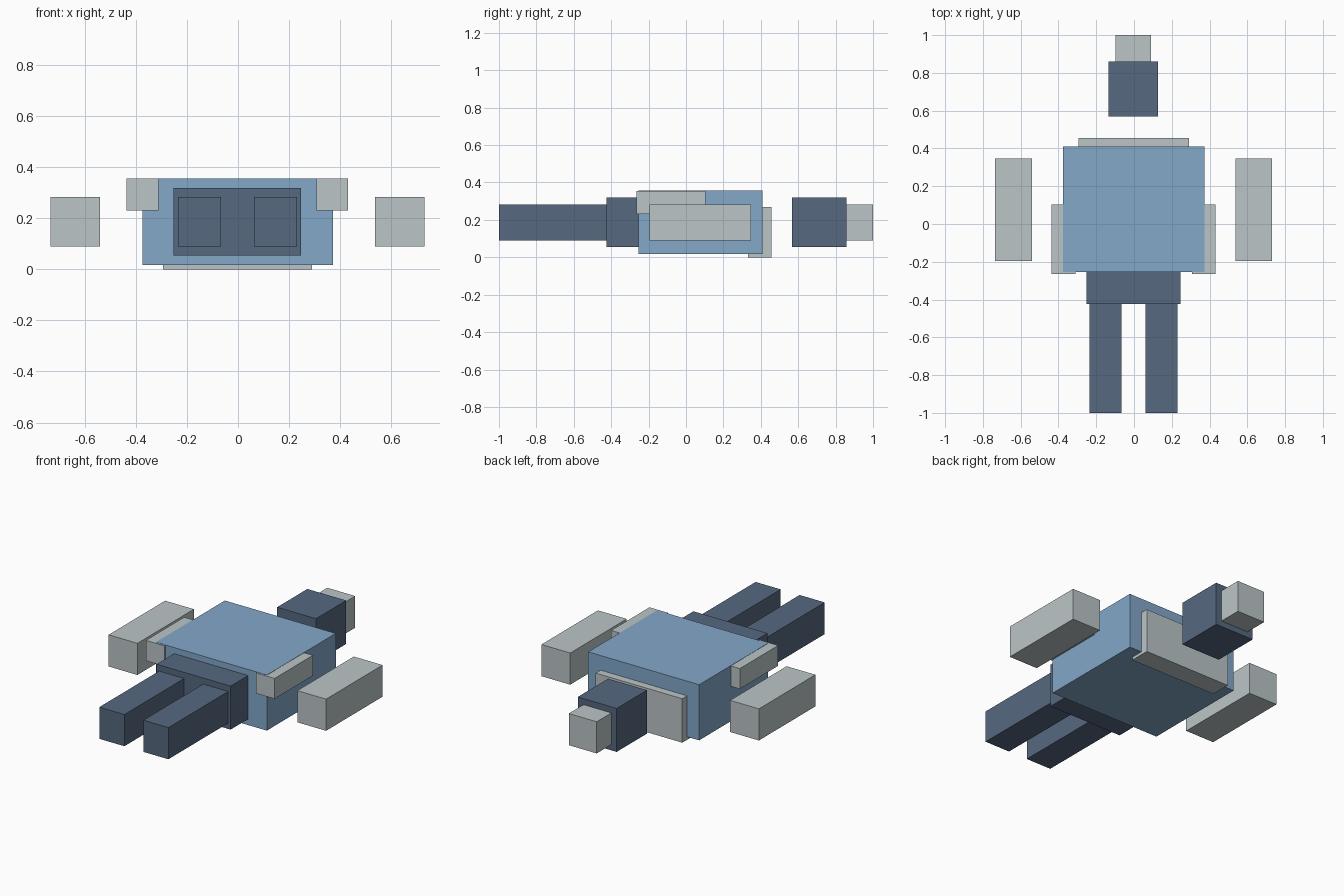
import bpy

if "Cube" in bpy.data.objects:
    bpy.data.objects.remove(bpy.data.objects["Cube"])


def material(name, rgb):
    m = bpy.data.materials.new(name)
    m.diffuse_color = (*rgb, 1.0)
    m.use_nodes = True
    m.node_tree.nodes["Principled BSDF"].inputs["Base Color"].default_value = m.diffuse_color
    return m


BLUE = material("light blue", (0.227, 0.392, 0.584))
NAVY = material("slate blue", (0.093, 0.138, 0.216))
GREY = material("pale grey", (0.497, 0.558, 0.571))


def box(name, mat, x, y, z):
    """Box from its (min, max) extent on each axis."""
    spans = (x, y, z)
    bpy.ops.mesh.primitive_cube_add(size=1, location=[(a + b) / 2 for a, b in spans])
    ob = bpy.context.object
    ob.name = name
    ob.scale = [b - a for a, b in spans]
    bpy.ops.object.transform_apply(location=False, rotation=False, scale=True)
    ob.data.materials.append(mat)
    return ob


# Torso and hips
box("torso", BLUE, (-0.375, 0.373), (-0.255, 0.409), (0.018, 0.357))
box("hips", NAVY, (-0.252, 0.247), (-0.424, -0.25), (0.055, 0.32))

# Collar plate wrapped under the neck edge of the torso
box("collar", GREY, (-0.294, 0.29), (0.331, 0.456), (0.0, 0.268))

# Head and its cap
box("head", NAVY, (-0.134, 0.128), (0.568, 0.859), (0.055, 0.32))
box("head_cap", GREY, (-0.098, 0.09), (0.859, 1.0), (0.09, 0.283))

# Paired limbs and side pads, placed symmetrically about a slightly offset axis
AXIS = -0.002
for side, s in (("left", -1), ("right", 1)):
    def span(a, b):
        return tuple(sorted((AXIS + s * a, AXIS + s * b)))

    box(side + "_leg", NAVY, span(0.064, 0.233), (-1.0, -0.424), (0.09, 0.283))
    box(side + "_arm", GREY, span(0.539, 0.733), (-0.196, 0.348), (0.09, 0.283))
    box(side + "_side_pad", GREY, span(0.309, 0.434), (-0.265, 0.104), (0.231, 0.3555))
